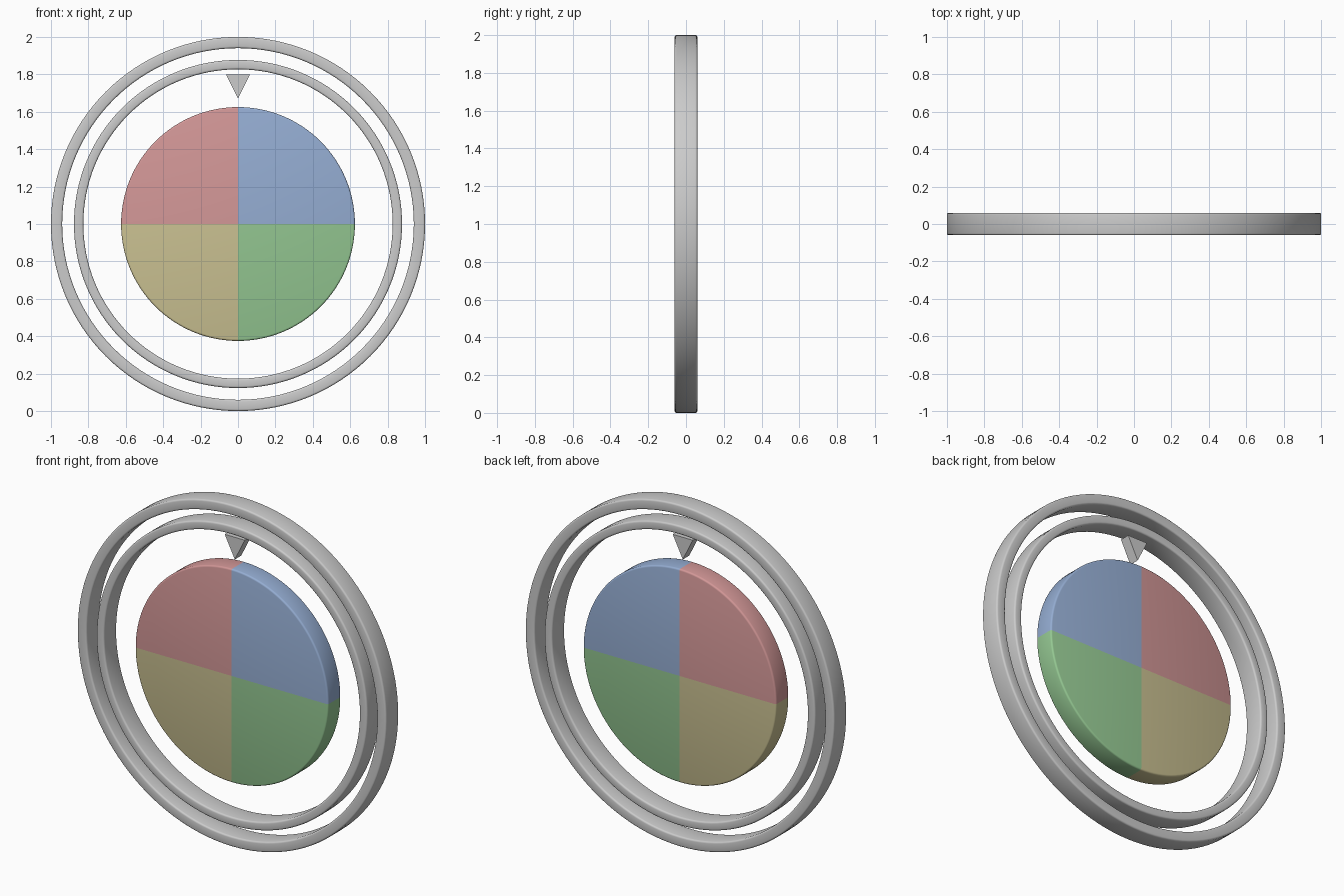
import bpy, bmesh, math

if "Cube" in bpy.data.objects:
    bpy.data.objects.remove(bpy.data.objects["Cube"])

CZ = 1.0        # height of the common centre
HALF = 0.06     # half depth of rings and disc
BEV = 0.01      # edge rounding
STEPS = 128


def rounded_corner(cx, cy, a0):
    """Quarter arc of the rounded profile edge."""
    return [(cx + BEV * math.cos(math.radians(a0 + t)),
             cy + BEV * math.sin(math.radians(a0 + t))) for t in (0, 30, 60, 90)]


def lathe(name, profile, closed):
    """Spin (radius, y) points around the y axis through the centre."""
    bm = bmesh.new()
    rows = []
    for i in range(STEPS):
        a = 2 * math.pi * i / STEPS
        rows.append([bm.verts.new((r * math.cos(a), y, CZ + r * math.sin(a)))
                     for r, y in profile])
    n = len(profile)
    for i in range(STEPS):
        p, q = rows[i], rows[(i + 1) % STEPS]
        for j in range(n if closed else n - 1):
            k = (j + 1) % n
            bm.faces.new((p[j], p[k], q[k], q[j]))
    bmesh.ops.remove_doubles(bm, verts=bm.verts, dist=1e-5)
    bmesh.ops.recalc_face_normals(bm, faces=bm.faces)
    return finish(name, bm)


def finish(name, bm):
    me = bpy.data.meshes.new(name)
    bm.to_mesh(me)
    bm.free()
    ob = bpy.data.objects.new(name, me)
    bpy.context.collection.objects.link(ob)
    bpy.ops.object.select_all(action='DESELECT')
    ob.select_set(True)
    bpy.context.view_layer.objects.active = ob
    bpy.ops.object.shade_smooth_by_angle(angle=math.radians(35))
    return ob


def ring(name, r_in, r_out):
    o, i, h = r_out - BEV, r_in + BEV, HALF - BEV
    profile = (rounded_corner(o, h, 0) + rounded_corner(i, h, 90)
               + rounded_corner(i, -h, 180) + rounded_corner(o, -h, 270))
    return lathe(name, profile, True)


# Two concentric rings
ring("outer_ring", 0.94, 1.0)
ring("inner_ring", 0.827, 0.877)

# Centre disc in four coloured quarters
R = 0.625
h = HALF - BEV
disc = lathe("quartered_disc",
             [(0, -HALF)] + rounded_corner(R - BEV, -h, 270)
             + rounded_corner(R - BEV, h, 0) + [(0, HALF)], False)
colours = {"blue": (0.30, 0.42, 0.65), "red": (0.65, 0.31, 0.31),
           "yellow": (0.60, 0.54, 0.29), "green": (0.30, 0.58, 0.29)}
for cname, c in colours.items():
    mat = bpy.data.materials.new(cname)
    mat.diffuse_color = (*c, 1)
    mat.use_nodes = True
    mat.node_tree.nodes["Principled BSDF"].inputs["Base Color"].default_value = mat.diffuse_color
    disc.data.materials.append(mat)
for f in disc.data.polygons:
    ang = math.atan2(f.center.z - CZ, f.center.x) % (2 * math.pi)
    f.material_index = int(ang // (math.pi / 2)) % 4

# Triangular pointer at the top, aimed at the disc
bm = bmesh.new()
tri = [bm.verts.new((x, -0.03, z)) for x, z in ((-0.065, 1.8), (0.065, 1.8), (0, 1.67))]
face = bm.faces.new(tri)
ext = bmesh.ops.extrude_face_region(bm, geom=[face])
bmesh.ops.translate(bm, vec=(0, 0.06, 0),
                    verts=[v for v in ext["geom"] if isinstance(v, bmesh.types.BMVert)])
bmesh.ops.recalc_face_normals(bm, faces=bm.faces)
finish("pointer", bm)
